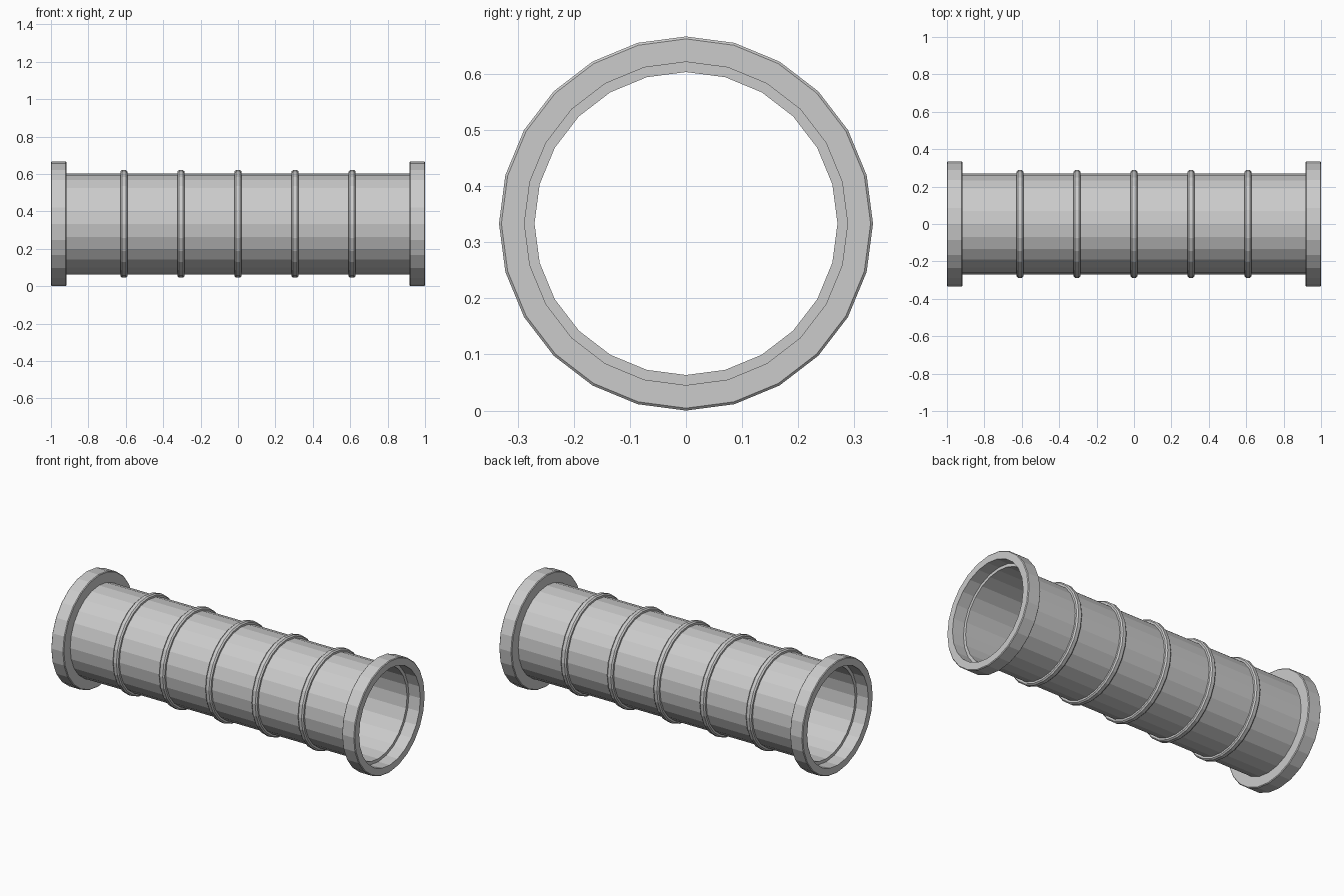
import bpy, bmesh
from math import sin, cos, pi

if "Cube" in bpy.data.objects:
    bpy.data.objects.remove(bpy.data.objects["Cube"])

SIDES = 24
AXIS_Z = 1 / 3
TUBE_R = 0.27


def lathe(name, profile, closed=True):
    """Revolve an (x, radius) profile around the pipe's x axis."""
    bm = bmesh.new()
    rings = []
    for x, r in profile:
        rings.append([bm.verts.new((x, r * sin(2 * pi * i / SIDES),
                                    AXIS_Z + r * cos(2 * pi * i / SIDES)))
                      for i in range(SIDES)])
    pairs = list(zip(rings, rings[1:]))
    if closed:
        pairs.append((rings[-1], rings[0]))
    for a, b in pairs:
        for i in range(SIDES):
            j = (i + 1) % SIDES
            bm.faces.new((a[i], a[j], b[j], b[i]))
    bmesh.ops.recalc_face_normals(bm, faces=bm.faces)
    mesh = bpy.data.meshes.new(name)
    bm.to_mesh(mesh)
    bm.free()
    obj = bpy.data.objects.new(name, mesh)
    bpy.context.collection.objects.link(obj)
    return obj


# Thin open tube
lathe("tube", [(-0.917, TUBE_R), (0.917, TUBE_R)], closed=False)

# End flanges: wider mouth with a step down to the tube
for side, label in ((-1, "left"), (1, "right")):
    profile = [(0.917, TUBE_R), (0.917, 0.329), (0.921, 0.3333),
               (0.996, 0.3333), (1.0, 0.329), (1.0, 0.288),
               (0.925, 0.288), (0.925, TUBE_R)]
    lathe(label + "_flange", [(side * x, r) for x, r in profile])

# Raised ribs with chamfered tops
for k in range(-2, 3):
    c = k * 0.305
    profile = [(-0.018, TUBE_R), (-0.018, 0.281), (-0.010, 0.288),
               (0.010, 0.288), (0.018, 0.281), (0.018, TUBE_R)]
    lathe("rib_%d" % (k + 3), [(c + x, r) for x, r in profile], closed=False)
